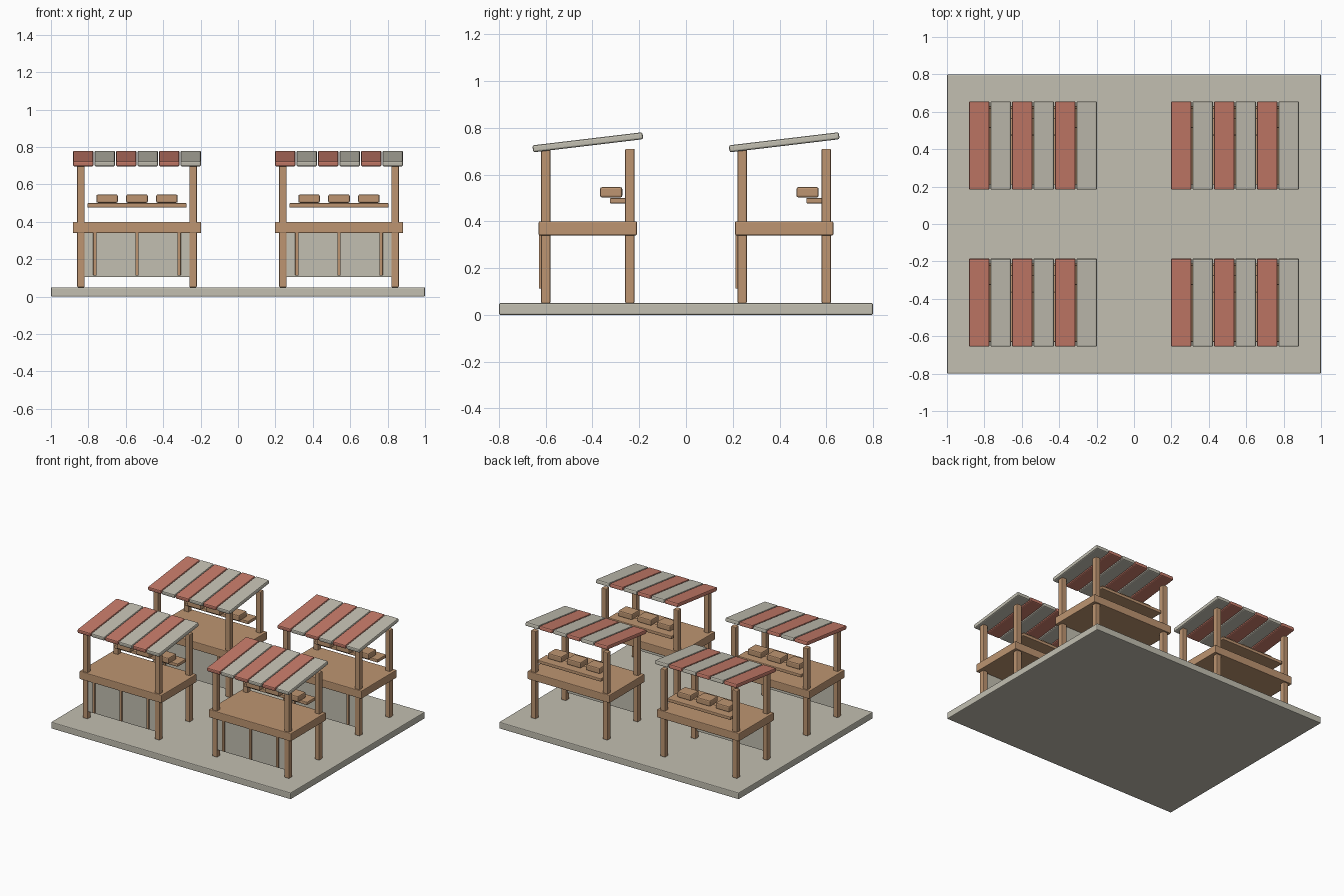
import bpy
import math

cube = bpy.data.objects.get("Cube")
if cube:
    bpy.data.objects.remove(cube, do_unlink=True)


def material(name, rgb):
    mat = bpy.data.materials.new(name)
    mat.use_nodes = True
    mat.diffuse_color = (*rgb, 1)
    mat.node_tree.nodes["Principled BSDF"].inputs["Base Color"].default_value = (*rgb, 1)
    return mat


STONE = material("pale stone", (0.54, 0.52, 0.44))
WOOD = material("warm wood", (0.51, 0.30, 0.165))
RED = material("faded red cloth", (0.56, 0.195, 0.14))


def box(name, center, size, mat, bevel=0.005, tilt=0):
    """Softly bevelled box."""
    bpy.ops.mesh.primitive_cube_add(size=1, location=center, rotation=(tilt, 0, 0))
    obj = bpy.context.object
    obj.name = name
    obj.scale = size
    bpy.ops.object.transform_apply(location=False, rotation=False, scale=True)
    obj.data.materials.append(mat)
    mod = obj.modifiers.new("soft edges", "BEVEL")
    mod.width = bevel
    mod.segments = 2
    return obj


def stall(cx, cy):
    def part(name, x, y, z, size, mat, **kw):
        box(name, (cx + x, cy + y, z), size, mat, **kw)

    # Four corner posts
    for x in (-0.30, 0.30):
        for y, end in ((-0.18, "front"), (0.18, "rear")):
            part(end + "_post", x, y, 0.38, (0.04, 0.04, 0.66), WOOD)

    # Counter with cloth panel and slats below its front edge
    part("counter", 0, 0, 0.37, (0.685, 0.42, 0.06), WOOD)
    part("front_panel", 0, -0.186, 0.225, (0.58, 0.016, 0.24), STONE, bevel=0.002)
    for x in (-0.225, 0, 0.225):
        part("panel_slat", x, -0.201, 0.23, (0.018, 0.016, 0.235), WOOD, bevel=0.003)

    # Rear shelf carrying three crates
    part("shelf", 0, 0.147, 0.488, (0.53, 0.105, 0.024), WOOD)
    for x in (-0.16, 0, 0.16):
        part("crate", x, 0.10, 0.524, (0.115, 0.095, 0.044), WOOD, bevel=0.008)

    # Sloping striped awning
    for i in range(6):
        part("awning_stripe", (i - 2.5) * 0.115, 0, 0.738, (0.11, 0.474, 0.03),
             STONE if i % 2 else RED, bevel=0.008, tilt=math.radians(6.8))


# Paved base and the four stalls
box("base", (0, 0, 0.025), (2, 1.6, 0.05), STONE, bevel=0.006)
for cx in (-0.54, 0.54):
    for cy in (-0.42, 0.42):
        stall(cx, cy)
